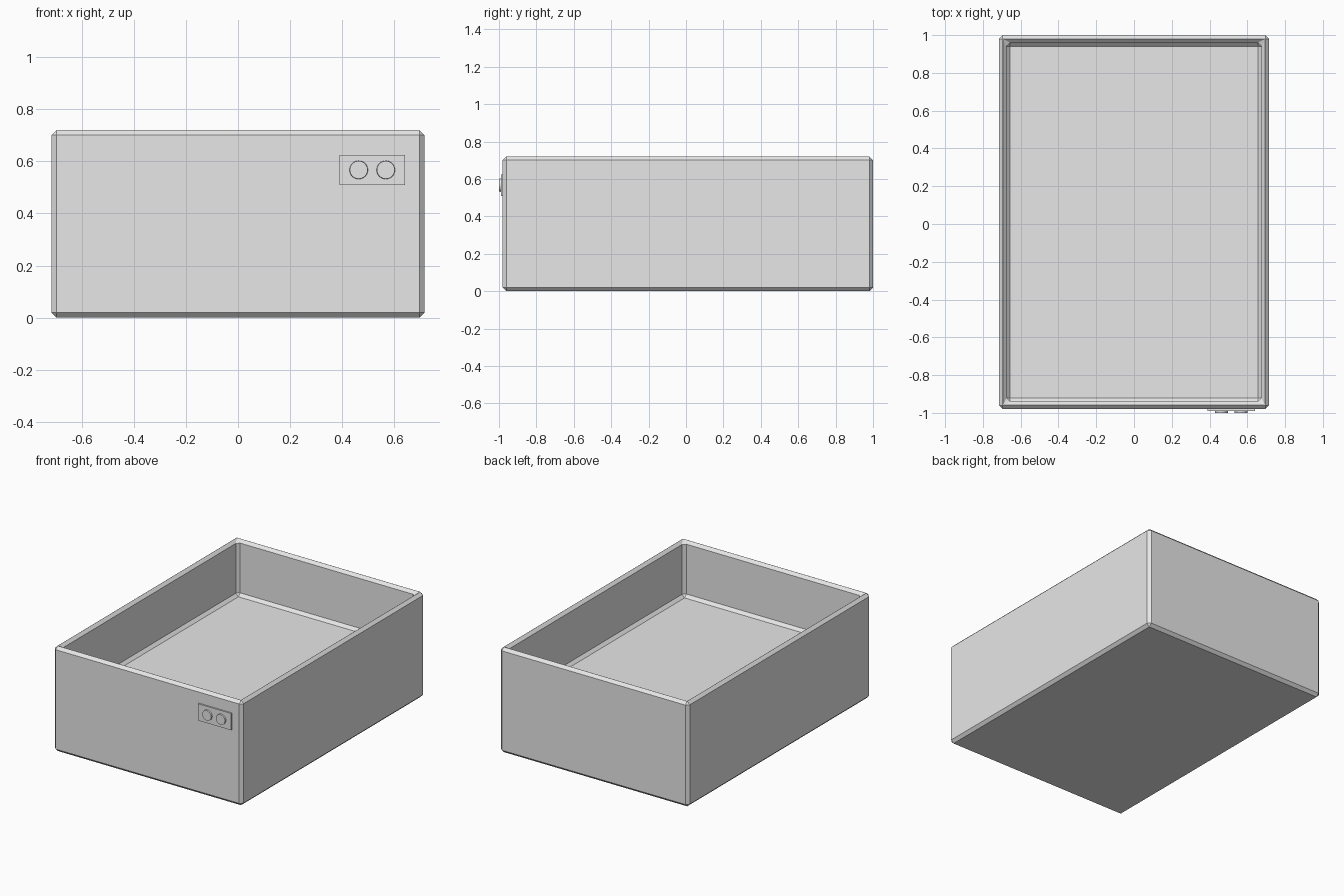
import bpy
import bmesh
from mathutils import Matrix, Vector

default = bpy.data.objects.get("Cube")
if default:
    bpy.data.objects.remove(default, do_unlink=True)

# Single plain grey
grey = bpy.data.materials.new("light_grey")
grey.use_nodes = True
colour = (0.8, 0.8, 0.8, 1)
grey.diffuse_color = colour
grey.node_tree.nodes["Principled BSDF"].inputs["Base Color"].default_value = colour


def finish(name, bm):
    bmesh.ops.recalc_face_normals(bm, faces=bm.faces)
    mesh = bpy.data.meshes.new(name)
    bm.to_mesh(mesh)
    bm.free()
    mesh.materials.append(grey)
    obj = bpy.data.objects.new(name, mesh)
    bpy.context.collection.objects.link(obj)
    return obj


def box(low, high):
    low, high = Vector(low), Vector(high)
    bm = bmesh.new()
    bmesh.ops.create_cube(bm, size=1, matrix=Matrix.Translation((low + high) / 2)
                          @ Matrix.Diagonal((*(high - low), 1)))
    return bm


WALL, BEVEL, HEIGHT, FLOOR = 0.04, 0.0195, 0.72, 0.34
FRONT = -0.98

# Open tray: a block with a sunken top and every edge chamfered
bm = box((-0.715, FRONT, 0), (0.715, 1, HEIGHT))
bm.normal_update()
top = max(bm.faces, key=lambda f: f.calc_center_median().z)
bmesh.ops.inset_region(bm, faces=[top], thickness=WALL, use_even_offset=True)
sunk = bmesh.ops.extrude_face_region(bm, geom=[top])["geom"]
if top.is_valid:
    bmesh.ops.delete(bm, geom=[top], context="FACES_ONLY")
bmesh.ops.translate(bm, vec=(0, 0, FLOOR - HEIGHT),
                    verts=[v for v in sunk if isinstance(v, bmesh.types.BMVert)])
bmesh.ops.recalc_face_normals(bm, faces=bm.faces)
edges = [e for e in bm.edges if e.calc_face_angle(0) > 0.5]
bmesh.ops.bevel(bm, geom=edges, offset=BEVEL, segments=1, affect="EDGES",
                profile=0.5, clamp_overlap=True)
finish("tray", bm)

# Control plate on the front
PLATE = FRONT - 0.01
finish("control_plate", box((0.39, PLATE, 0.51), (0.64, FRONT + 0.005, 0.625)))

# Two round buttons
for side, x in (("right", 0.463), ("left", 0.567)):
    bm = bmesh.new()
    place = Matrix.Translation((x, PLATE - 0.0025, 0.567)) @ Matrix.Rotation(1.5708, 4, "X")
    bmesh.ops.create_cone(bm, cap_ends=True, segments=32, radius1=0.036,
                          radius2=0.034, depth=0.015, matrix=place)
    button = finish(side + "_button", bm)
    bpy.ops.object.select_all(action="DESELECT")
    button.select_set(True)
    bpy.context.view_layer.objects.active = button
    bpy.ops.object.shade_smooth_by_angle()
